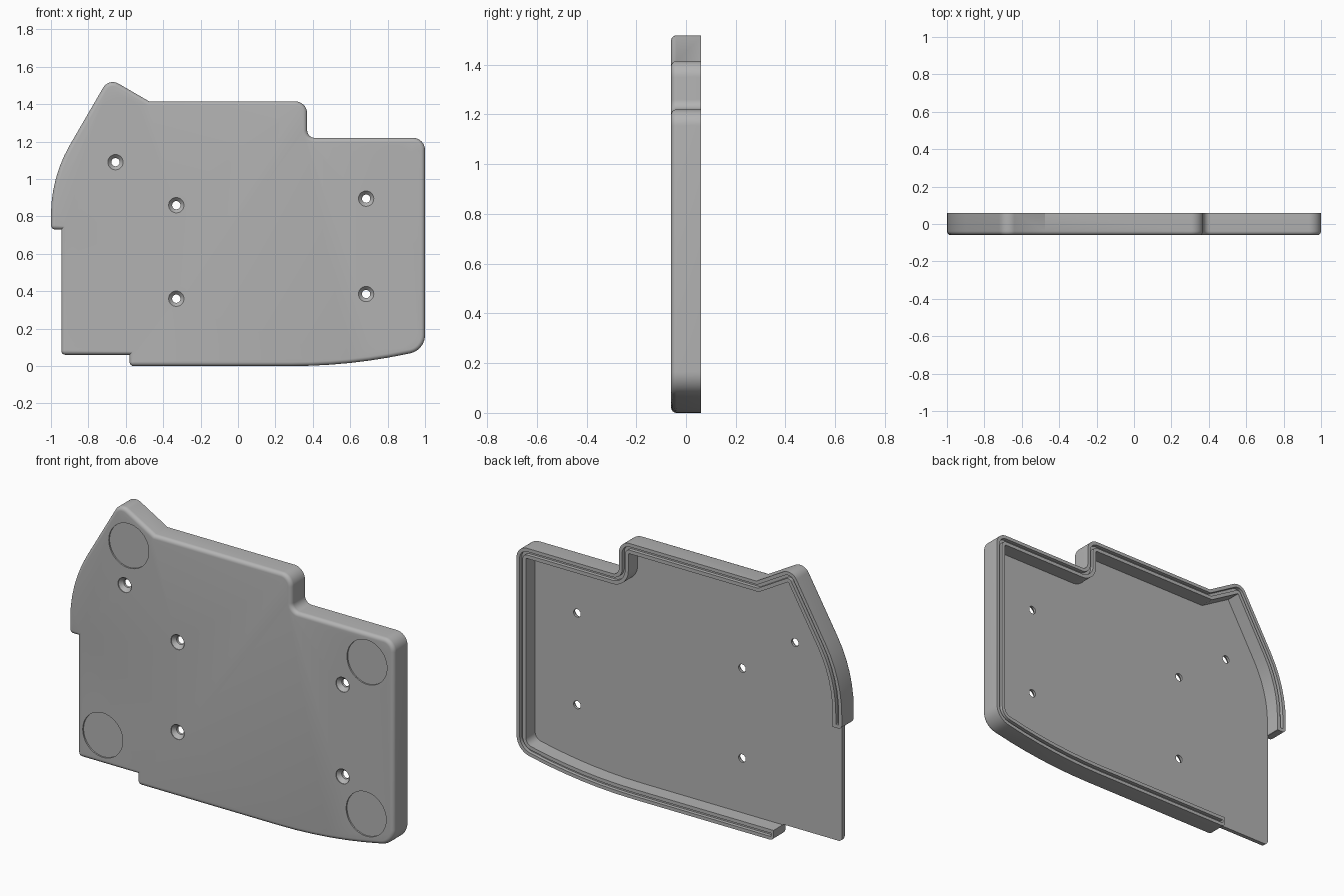
import bpy, bmesh, math
from mathutils import Vector

cube = bpy.data.objects.get("Cube")
if cube:
    bpy.data.objects.remove(cube, do_unlink=True)

FRONT, BACK, FLOOR = -0.06, 0.06, -0.022
WALL = 0.057

grey = bpy.data.materials.new("mid grey")
grey.use_nodes = True
colour = (0.45, 0.45, 0.45, 1)
grey.diffuse_color = colour
grey.node_tree.nodes["Principled BSDF"].inputs["Base Color"].default_value = colour


def fillet(corners, closed=True):
    """Round each (x, z, radius) corner of a path with an arc."""
    out, n = [], len(corners)
    for i, (x, z, r) in enumerate(corners):
        p = Vector((x, z))
        if r == 0 or (not closed and i in (0, n - 1)):
            out.append(p)
            continue
        a = (Vector(corners[i - 1][:2]) - p).normalized()
        b = (Vector(corners[(i + 1) % n][:2]) - p).normalized()
        half = a.angle(b) / 2
        centre = p + (a + b).normalized() * r / math.sin(half)
        start, end = p + a * r / math.tan(half) - centre, p + b * r / math.tan(half) - centre
        turn = math.pi - 2 * half
        steps = max(6, round(turn / 0.13))
        for k in range(steps + 1):
            t = k / steps
            out.append(centre + (start * math.sin((1 - t) * turn) + end * math.sin(t * turn)) / math.sin(turn))
    return out


def offset(pts, d, closed=True):
    """Move a counter-clockwise path inwards by d with mitred corners."""
    out, n = [], len(pts)
    for i, p in enumerate(pts):
        dirs = []
        if closed or i > 0:
            dirs.append((p - pts[i - 1]).normalized())
        if closed or i < n - 1:
            dirs.append((pts[(i + 1) % n] - p).normalized())
        normals = [Vector((-v.y, v.x)) for v in dirs]
        m = sum(normals, Vector((0, 0))).normalized()
        out.append(p + m * d / m.dot(normals[0]))
    return out


def loft(bm, layers):
    """Closed solid through (outline, y) layers."""
    rings = [[bm.verts.new((p.x, y, p.y)) for p in pts] for pts, y in layers]
    for a, b in zip(rings, rings[1:]):
        for i in range(len(a)):
            j = (i + 1) % len(a)
            bm.faces.new((a[i], a[j], b[j], b[i]))
    bm.faces.new(rings[0])
    bm.faces.new(rings[-1][::-1])


def make(name, solids):
    bm = bmesh.new()
    for layers in solids:
        loft(bm, layers)
    bmesh.ops.recalc_face_normals(bm, faces=bm.faces[:])
    mesh = bpy.data.meshes.new(name)
    bm.to_mesh(mesh)
    bm.free()
    mesh.materials.append(grey)
    obj = bpy.data.objects.new(name, mesh)
    bpy.context.collection.objects.link(obj)
    return obj


def circle(x, z, r, n=48):
    return [Vector((x + r * math.cos(math.tau * k / n), z + r * math.sin(math.tau * k / n))) for k in range(n)]


# Outline: the walled run, then the open lower corner
walled = [(0.6, 0, 3.0), (1, 0.085, 0.1), (1, 1.22, 0.065), (0.37, 1.22, 0.04),
          (0.37, 1.415, 0.065), (-0.475, 1.415, 0), (-0.691, 1.54, 0.06), (-1, 1.008, 0.745)]
open_corner = [(-1, 0.73, 0.023), (-0.945, 0.73, 0), (-0.945, 0.06, 0.023),
               (-0.58, 0.06, 0), (-0.58, 0, 0.023)]
outline = fillet(walled + open_corner)

# Body with a rounded front edge
R = 0.022
layers = []
for k in range(7):
    a = k / 6 * math.pi / 2
    layers.append((offset(outline, R * (1 - math.sin(a))), FRONT + R * (1 - math.cos(a))))
tray = make("tray", [layers + [(outline, BACK)]])

# Pocket behind the floor, running out through the open corner
rim = fillet([(-0.58, 0, 0)] + walled + [(-1, 0.73, 0)], closed=False)
pocket = offset(rim, WALL, False)
pocket += [Vector(p) for p in ((-0.95, 0.725), (-1.1, 0.725), (-1.1, -0.1), (-0.585, -0.1), (-0.585, 0.05))]

# Groove along the top of the wall
run = fillet([(-0.565, 0, 0)] + walled + [(-1, 0.75, 0)], closed=False)
groove = offset(run, 0.019, False) + offset(run, 0.037, False)[::-1]

# Foot pad recesses and countersunk screw holes
pads = [[(circle(x, z, 0.123, 64), FRONT - 0.05), (circle(x, z, 0.123, 64), FRONT + 0.008)]
        for x, z in ((-0.63, 1.315), (0.835, 1.06), (0.83, 0.215), (-0.79, 0.22))]
screws = [[(circle(x, z, 0.041), FRONT - 0.05), (circle(x, z, 0.041), FRONT + 0.004),
           (circle(x, z, 0.022), FRONT + 0.024), (circle(x, z, 0.022), BACK)]
          for x, z in ((-0.655, 1.09), (-0.33, 0.86), (0.685, 0.895), (-0.33, 0.36), (0.685, 0.385))]

cutters = [make("pocket_cutter", [[(pocket, FLOOR), (pocket, 0.2)]]),
           make("groove_cutter", [[(groove, BACK - 0.02), (groove, 0.2)]]),
           make("hole_cutter", pads + screws)]

bpy.ops.object.select_all(action='DESELECT')
tray.select_set(True)
bpy.context.view_layer.objects.active = tray
for cutter in cutters:
    cutter.hide_render = True
    mod = tray.modifiers.new(cutter.name, 'BOOLEAN')
    mod.operation = 'DIFFERENCE'
    mod.solver = 'EXACT'
    mod.object = cutter
    bpy.ops.object.modifier_apply(modifier=mod.name)
    bpy.data.objects.remove(cutter, do_unlink=True)

bpy.ops.object.shade_smooth_by_angle(angle=math.radians(30))
